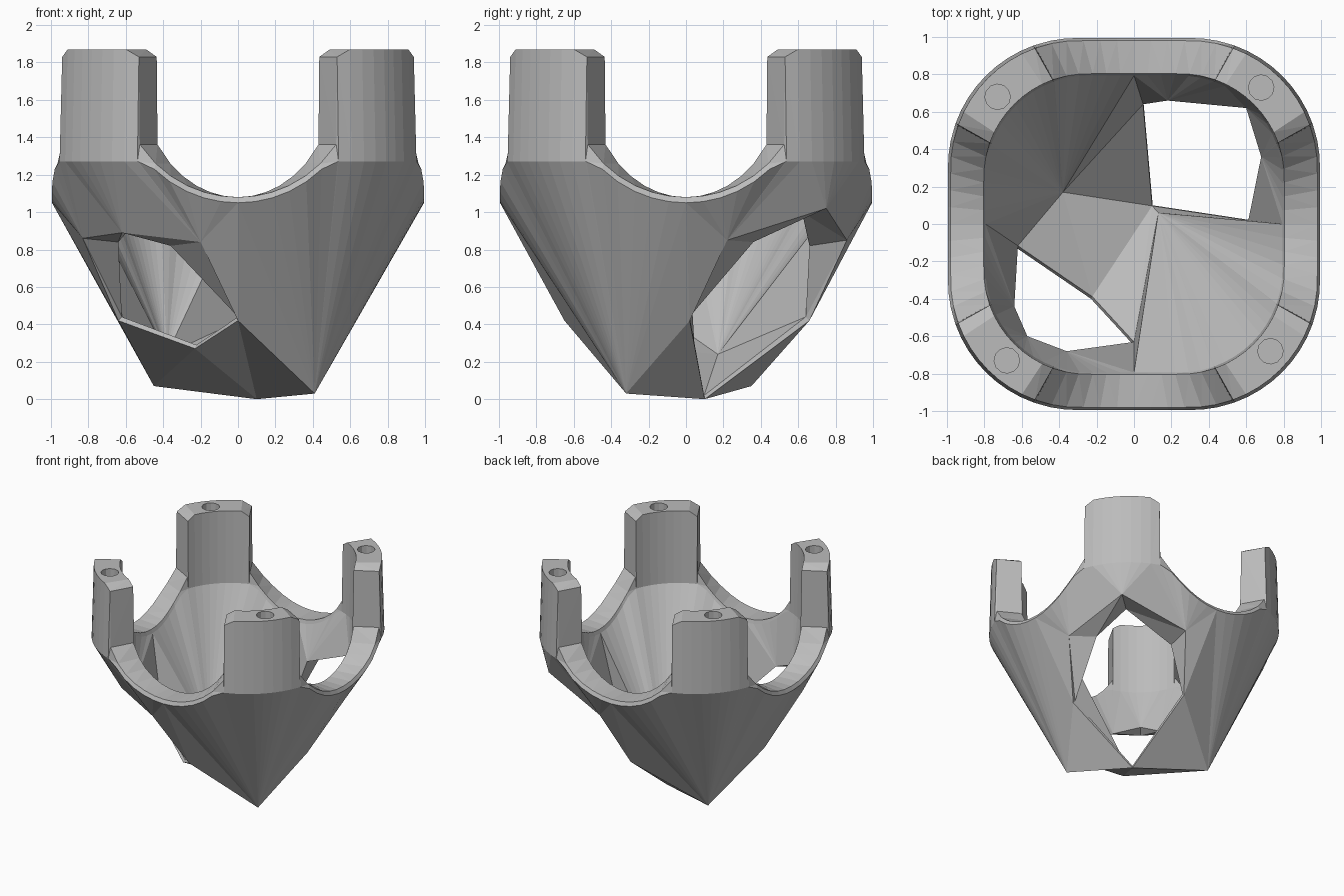
import bpy, bmesh, math
from collections import Counter
from mathutils import Matrix, Vector

if "Cube" in bpy.data.objects:
    bpy.data.objects.remove(bpy.data.objects["Cube"])

# Rounded-square outline, post start, post height and arch circle
CENTRE, RADIUS, POST, TOP = 0.3, 0.68, 0.53, 1.87
ARCH_LOW, ARCH_R = 1.08, 0.63

grey = bpy.data.materials.new("plain grey")
grey.use_nodes = True
grey.diffuse_color = (0.5, 0.5, 0.5, 1)
grey.node_tree.nodes["Principled BSDF"].inputs["Base Color"].default_value = (0.5, 0.5, 0.5, 1)


def side(u):
    return CENTRE + math.sqrt(RADIUS ** 2 - max(0, u - CENTRE) ** 2)


def arch(u):
    return ARCH_LOW + ARCH_R - math.sqrt(ARCH_R ** 2 - u * u)


# One quarter of the rim: arch half, corner post, arch half
rise = [(side(u), u, arch(u)) for u in (0, 0.09, 0.18, 0.27, 0.36, 0.44, 0.525)]
post = []
ARC = 8
start = math.asin((POST - CENTRE) / RADIUS)
for i in range(ARC + 1):
    a = start + (math.pi / 2 - 2 * start) * i / ARC
    z = TOP - 0.04 if i in (0, ARC) else TOP
    post.append((CENTRE + RADIUS * math.cos(a), CENTRE + RADIUS * math.sin(a), z))
fall = [(y, x, z) for x, y, z in reversed(rise[1:])]
quarter = rise + post + fall
N = len(quarter)

# Every shell vertex is a pair: outer point and inner point
pairs, faces = [], []


def add_pair(outer, inner):
    pairs.append((Vector(outer), Vector(inner)))
    return len(pairs) - 1


rim, base = [], []
for k in range(4):
    turn = Matrix.Rotation(math.pi / 2 * k, 3, 'Z')
    for p in quarter:
        x, y, z = turn @ Vector(p)
        low = min(z - 0.03, 1.27)
        rim.append(add_pair((x, y, z), (x * 0.82, y * 0.82, z)))
        base.append(add_pair((x * 1.015, y * 1.015, low), (x * 0.81, y * 0.81, low)))

for i in range(4 * N):
    j = (i + 1) % (4 * N)
    faces.append((base[i], base[j], rim[j], rim[i]))


# Faceted lower bowl corners, where the shell is nearly paper thin
def knot(x, y, z):
    return add_pair((x, y, z), (x * 0.97, y * 0.97, z + 0.02))


tip = knot(0.1, 0.1, 0)
right_foot = add_pair((0.41, -0.32, 0.03), (0.13, 0.06, 0.04))
left_foot = add_pair((-0.45, 0.35, 0.07), (-0.38, 0.17, 0.24))
sill = knot(-0.23, -0.4, 0.27)
front_knot = knot(0, -0.65, 0.42)
back_knot = knot(0.05, 0.66, 0.42)
east_knot = knot(0.63, 0.02, 0.42)
west_knot = knot(-0.64, -0.12, 0.42)

# Windows with thick slanted upper rims
back_window = [east_knot,
               add_pair((0.84, 0.22, 0.85), (0.68, 0.36, 0.84)),
               add_pair((0.75, 0.75, 1.02), (0.6, 0.62, 1.0)),
               add_pair((0.2, 0.86, 0.85), (0.18, 0.66, 0.82)),
               back_knot]
front_window = [west_knot,
                add_pair((-0.83, -0.36, 0.86), (-0.64, -0.44, 0.84)),
                add_pair((-0.62, -0.66, 0.89), (-0.57, -0.6, 0.92)),
                add_pair((-0.2, -0.85, 0.84), (-0.36, -0.68, 0.82)),
                front_knot]
window_breaks = [0, N // 2 - 3, N // 2 + 3, N]

sectors = [
    (back_window, window_breaks),
    ([back_knot, left_foot, west_knot], [0, N]),
    (front_window, window_breaks),
    ([front_knot, right_foot, east_knot], [0, N]),
]
# Fan each quarter of the rim down to its row of corners
for k, (apexes, breaks) in enumerate(sectors):
    a = 0
    for i in range(N + 1):
        here = base[(k * N + i) % (4 * N)]
        while a < len(breaks) and breaks[a] == i:
            faces.append((here, apexes[a], apexes[a + 1]))
            a += 1
        if i < N:
            faces.append((here, apexes[a], base[(k * N + i + 1) % (4 * N)]))

# Bottom facets
faces += [(right_foot, front_knot, tip), (right_foot, tip, east_knot),
          (front_knot, sill, tip), (sill, left_foot, tip),
          (sill, west_knot, left_foot), (left_foot, back_knot, tip)]

# Build both skins and bridge every open border
bm = bmesh.new()
outer = [bm.verts.new(o) for o, i in pairs]
inner = [bm.verts.new(i) for o, i in pairs]
uses = Counter()
for f in faces:
    bm.faces.new([outer[v] for v in f])
    bm.faces.new([inner[v] for v in reversed(f)])
    for a, b in zip(f, f[1:] + f[:1]):
        uses[frozenset((a, b))] += 1
for edge, count in uses.items():
    if count == 1:
        a, b = edge
        bm.faces.new((outer[a], outer[b], inner[b], inner[a]))
bmesh.ops.triangulate(bm, faces=[f for f in bm.faces if len(f.verts) > 3])
bmesh.ops.recalc_face_normals(bm, faces=bm.faces)
mesh = bpy.data.meshes.new("four_post_cradle")
bm.to_mesh(mesh)
bm.free()
mesh.materials.append(grey)
cradle = bpy.data.objects.new("four_post_cradle", mesh)
bpy.context.collection.objects.link(cradle)

# Blind screw holes in the post tops
cut = bmesh.new()
for k in range(4):
    spot = Matrix.Rotation(math.pi / 2 * k + 0.035, 4, 'Z') @ Matrix.Translation((0.705, 0.705, TOP))
    bmesh.ops.create_cone(cut, cap_ends=True, segments=12, radius1=0.068,
                          radius2=0.068, depth=0.5, matrix=spot)
cut_mesh = bpy.data.meshes.new("screw_hole_cutter")
cut.to_mesh(cut_mesh)
cut.free()
cut_mesh.materials.append(grey)
cutter = bpy.data.objects.new("screw_hole_cutter", cut_mesh)
bpy.context.collection.objects.link(cutter)
cutter.hide_render = True

drill = cradle.modifiers.new("screw_holes", 'BOOLEAN')
drill.operation = 'DIFFERENCE'
drill.solver = 'EXACT'
drill.object = cutter
bpy.context.view_layer.objects.active = cradle
cradle.select_set(True)
bpy.ops.object.modifier_apply(modifier=drill.name)
bpy.data.objects.remove(cutter)
